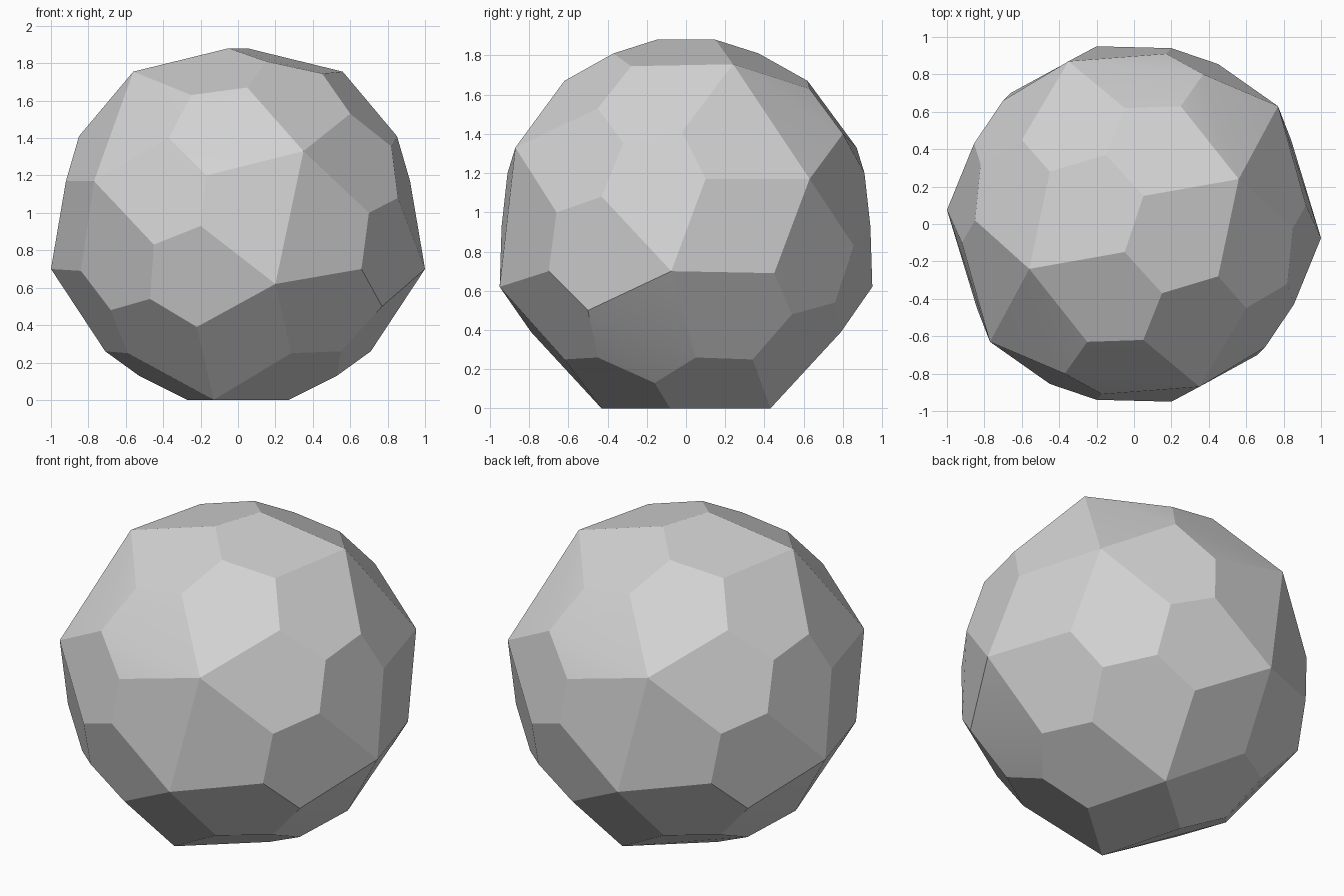
import bpy
import bmesh
import math

cube = bpy.data.objects.get("Cube")
if cube:
    bpy.data.objects.remove(cube, do_unlink=True)

# One flat grey for the whole solid
grey = bpy.data.materials.new("light_grey")
grey.use_nodes = True
colour = (0.65, 0.65, 0.65, 1.0)
grey.diffuse_color = colour
grey.node_tree.nodes["Principled BSDF"].inputs["Base Color"].default_value = colour

# Corners of one half; the other half is a half turn about z
tips = [
    (0.56, 0.24, 1.755), (0.35, -0.87, 1.33), (1.00, -0.075, 0.70),
    (0.77, 0.63, 1.17), (0.20, -0.95, 0.62), (0.13, 0.43, 0.0),
]
upper = [
    (0.05, 0.15, 1.88), (0.15, -0.37, 1.81), (0.45, -0.28, 1.745),
    (0.60, -0.45, 1.53), (0.05, -0.62, 1.67), (-0.25, -0.63, 1.63),
    (0.82, -0.32, 1.355), (0.855, -0.43, 1.08), (0.70, -0.66, 1.00),
    (0.85, -0.02, 1.41), (0.92, 0.10, 1.17), (0.37, 0.80, 1.40),
    (0.17, 0.91, 1.20), (0.20, 0.94, 0.93), (0.45, 0.855, 0.83),
]
lower = [
    (0.66, -0.70, 0.70), (0.77, -0.50, 0.50), (0.55, -0.45, 0.26),
    (0.285, -0.62, 0.25), (0.71, 0.05, 0.26), (0.59, 0.34, 0.25),
    (0.68, 0.54, 0.48), (0.84, 0.45, 0.69), (0.47, 0.76, 0.54),
    (0.22, 0.79, 0.39), (0.53, -0.16, 0.13), (0.27, -0.08, 0.0),
]

# Wrap the corners in a closed convex shell
bm = bmesh.new()
for x, y, z in tips + upper + lower:
    bm.verts.new((x, y, z))
    bm.verts.new((-x, -y, z))
hull = bmesh.ops.convex_hull(bm, input=bm.verts[:])
loose = {g for g in hull["geom_interior"] if isinstance(g, bmesh.types.BMVert)}
if loose:
    bmesh.ops.delete(bm, geom=list(loose), context="VERTS")

# Merge nearly coplanar triangles into the pentagonal facets
bmesh.ops.dissolve_limit(bm, angle_limit=math.radians(8),
                         verts=bm.verts[:], edges=bm.edges[:])
bmesh.ops.recalc_face_normals(bm, faces=bm.faces[:])

mesh = bpy.data.meshes.new("faceted_ball")
bm.to_mesh(mesh)
bm.free()
mesh.materials.append(grey)
ball = bpy.data.objects.new("faceted_ball", mesh)
bpy.context.collection.objects.link(ball)

# Soft shading over shallow creases, crisp facet edges elsewhere
bpy.ops.object.select_all(action="DESELECT")
ball.select_set(True)
bpy.context.view_layer.objects.active = ball
bpy.ops.object.shade_smooth_by_angle(angle=math.radians(20))
